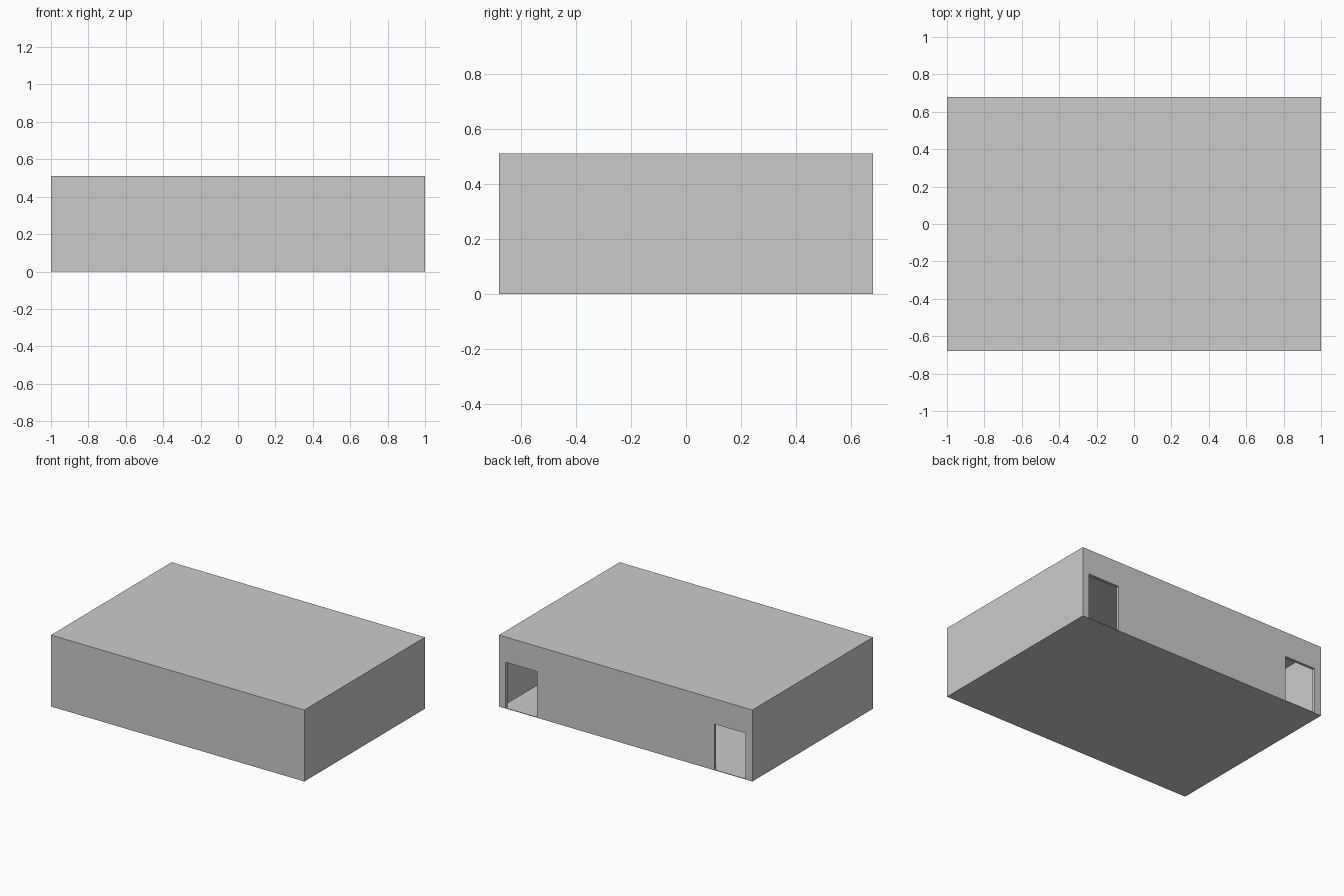
import bpy

if "Cube" in bpy.data.objects:
    bpy.data.objects.remove(bpy.data.objects["Cube"])

LENGTH, DEPTH, HEIGHT = 2.0, 1.36, 0.51
WALL, FLOOR = 0.02, 0.004
DOOR_IN, DOOR_OUT, DOOR_TOP = 0.70, 0.947, 0.33


def box(name, lo, hi):
    """Axis-aligned box between two corners."""
    bpy.ops.mesh.primitive_cube_add(size=1, location=[(a + b) / 2 for a, b in zip(lo, hi)])
    ob = bpy.context.object
    ob.name = name
    ob.scale = [b - a for a, b in zip(lo, hi)]
    bpy.ops.object.transform_apply(location=False, rotation=False, scale=True)
    return ob


def cut(target, cutter):
    """Subtract a hidden cutter from the target."""
    cutter.hide_render = True
    cutter.display_type = 'WIRE'
    mod = target.modifiers.new(cutter.name, 'BOOLEAN')
    mod.operation = 'DIFFERENCE'
    mod.solver = 'EXACT'
    mod.object = cutter


hx, hy = LENGTH / 2, DEPTH / 2

# Building: closed block with walls, floor and flat roof
building = box("building_shell", (-hx, -hy, 0), (hx, hy, HEIGHT))

# Hollow room inside
cut(building, box("room_cutter", (-hx + WALL, -hy + WALL, FLOOR),
                  (hx - WALL, hy - WALL, HEIGHT - WALL)))

# Two mirrored doorways in the back wall
for side, name in ((1, "right"), (-1, "left")):
    x0, x1 = sorted((side * DOOR_IN, side * DOOR_OUT))
    cut(building, box(name + "_doorway_cutter", (x0, hy - WALL * 2, FLOOR),
                      (x1, hy + 0.1, DOOR_TOP)))
